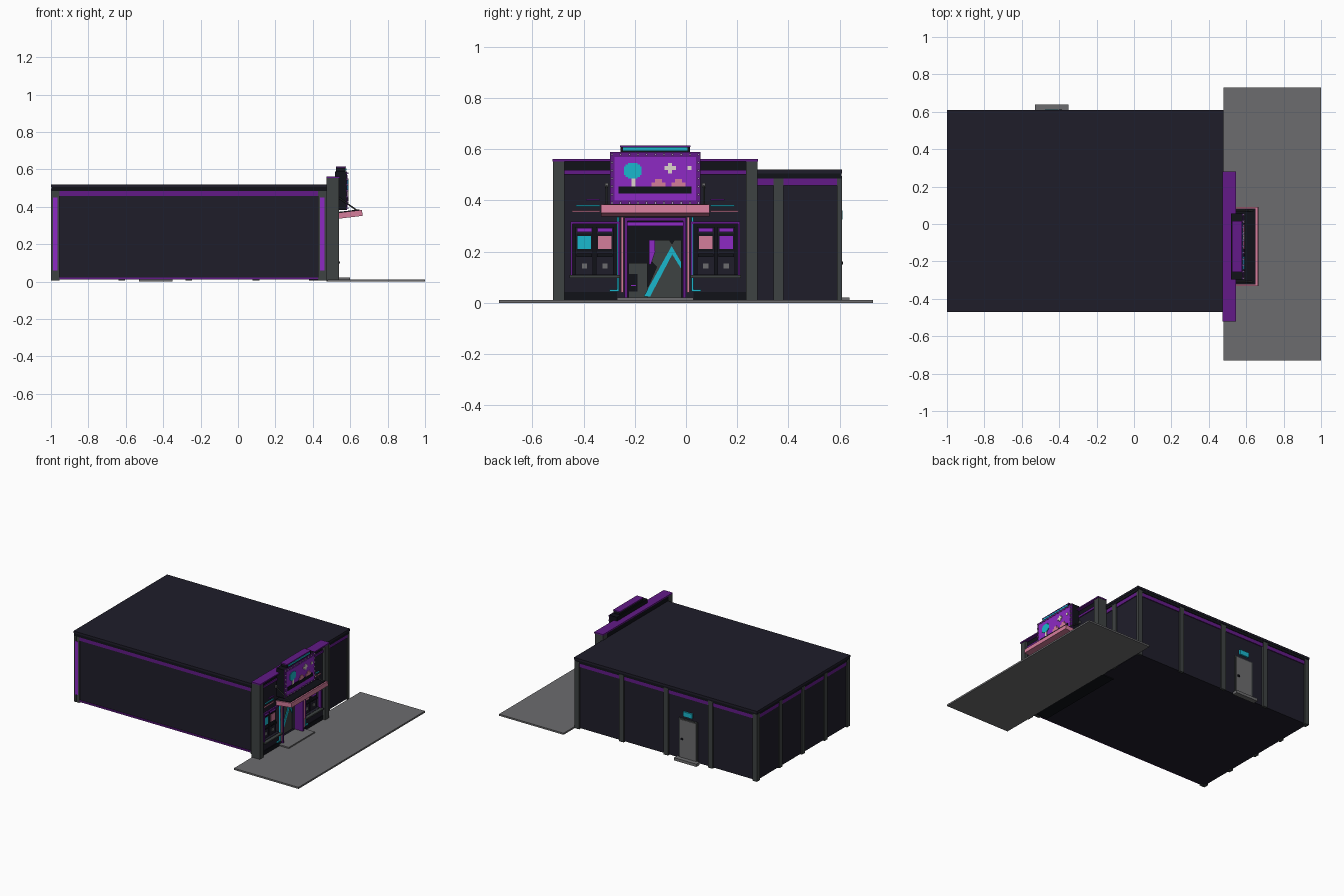
import bpy
import bmesh
from math import atan2
from mathutils import Vector

cube = bpy.data.objects.get("Cube")
if cube:
    bpy.data.objects.remove(cube, do_unlink=True)


def material(name, rgb):
    mat = bpy.data.materials.new(name)
    linear = [(c / 255) ** 2.2 for c in rgb] + [1]
    mat.use_nodes = True
    mat.diffuse_color = linear
    for node in mat.node_tree.nodes:
        if node.type == 'BSDF_PRINCIPLED':
            node.inputs["Base Color"].default_value = linear
    return mat


navy = material("navy wall", (36, 35, 46))
black = material("near black", (24, 25, 31))
slate = material("slate pier", (64, 68, 68))
plum = material("dark purple trim", (98, 32, 134))
violet = material("bright purple neon", (140, 46, 194))
cyan = material("cyan neon", (32, 182, 204))
pink = material("pink neon", (212, 124, 154))
concrete = material("concrete grey", (108, 108, 110))
cream = material("cream", (222, 212, 204))
lilac = material("lilac bulb", (170, 140, 190))


def finish(name, bm, mat):
    bmesh.ops.recalc_face_normals(bm, faces=bm.faces)
    mesh = bpy.data.meshes.new(name)
    bm.to_mesh(mesh)
    bm.free()
    mesh.materials.append(mat)
    obj = bpy.data.objects.new(name, mesh)
    bpy.context.collection.objects.link(obj)
    return obj


def box(name, mat, x, y, z):
    """Box from (min, max) pairs, origin at its middle."""
    bm = bmesh.new()
    bmesh.ops.create_cube(bm, size=1)
    bmesh.ops.scale(bm, vec=[r[1] - r[0] for r in (x, y, z)], verts=bm.verts)
    obj = finish(name, bm, mat)
    obj.location = [(r[0] + r[1]) / 2 for r in (x, y, z)]
    return obj


def prism(name, mat, x, outline):
    """Outline of (y, z) points extruded along x."""
    bm = bmesh.new()
    face = bm.faces.new([bm.verts.new((x[0], y, z)) for y, z in outline])
    ext = bmesh.ops.extrude_face_region(bm, geom=[face])["geom"]
    moved = [v for v in ext if isinstance(v, bmesh.types.BMVert)]
    bmesh.ops.translate(bm, vec=(x[1] - x[0], 0, 0), verts=moved)
    return finish(name, bm, mat)


def rod(name, mat, start, end, radius):
    start, end = Vector(start), Vector(end)
    bm = bmesh.new()
    bmesh.ops.create_cone(bm, cap_ends=True, segments=8, radius1=radius,
                          radius2=radius, depth=(end - start).length)
    obj = finish(name, bm, mat)
    obj.location = (start + end) / 2
    obj.rotation_mode = 'QUATERNION'
    obj.rotation_quaternion = (end - start).to_track_quat('Z', 'Y')
    return obj


MID = -0.12  # centre line of the shop front


def span(a, b, side=1):
    """Range of y measured from the shop front's centre line."""
    return sorted((MID + side * a, MID + side * b))


def pair(name, mat, x, a, b, z):
    """Mirrored pair of boxes about the centre line."""
    for label, side in (("left", 1), ("right", -1)):
        box(f"{name}_{label}", mat, x, span(a, b, side), z)


# Main hall with space left for the entrance
LOW, HIGH = -0.47, 0.61
box("hall_body", navy, (-0.99, 0.38), (LOW + .012, HIGH - .012), (0.01, 0.49))
box("hall_front_block", navy, (0.38, 0.465), (0.24, HIGH - .012), (0.01, 0.49))
box("hall_front_side", navy, (0.38, 0.465), (LOW + .012, LOW + .03), (0.01, 0.49))
box("hall_front_head", navy, (0.38, 0.465), (LOW + .03, 0.24), (0.33, 0.49))
box("hall_roof", navy, (-1, 0.478), (LOW, HIGH), (0.505, 0.52))
box("roof_edge", black, (-0.998, 0.476), (LOW + .002, HIGH - .002), (0.485, 0.505))
box("roof_band", plum, (-0.995, 0.471), (LOW + .006, HIGH - .006), (0.458, 0.486))
box("interior_back", black, (0.38, 0.385), (LOW + .03, 0.24), (0.01, 0.33))
box("interior_floor", black, (0.38, 0.52), (LOW + .03, 0.24), (0.005, 0.018))

# Piers around the hall
for i in range(5):
    x = 0.455 - i * 0.359
    box(f"back_pier_{i}", slate, (x - .018, x + .018), (HIGH - .02, HIGH - .001), (0.005, 0.495))
    y = 0.59 - i * 0.26
    box(f"side_pier_{i}", slate, (-0.999, -0.98), (y - .018, y + .018), (0.005, 0.495))
box("front_pier", slate, (0.46, 0.476), (0.342, 0.38), (0.005, 0.495))
for i, x in enumerate((-0.977, 0.45)):
    box(f"corner_pier_{i}", slate, (x - .022, x + .022), (LOW + .003, LOW + .02), (0.005, 0.497))
    box(f"corner_neon_{i}", violet, (x - .012, x + .012), (LOW, LOW + .005), (0.06, 0.45))
box("wall_base_neon", plum, (-0.99, 0.465), (LOW + .004, LOW + .02), (0.012, 0.023))

# Back door with step, handle and lit sign
box("back_door_frame", slate, (-0.515, -0.365), (0.595, 0.602), (0.02, 0.305))
box("back_door", concrete, (-0.505, -0.375), (0.6, 0.606), (0.02, 0.296))
box("back_door_handle", black, (-0.4, -0.385), (0.606, 0.613), (0.15, 0.162))
box("back_door_step", concrete, (-0.53, -0.35), (0.6, 0.638), (0, 0.02))
box("back_sign_plate", cyan, (-0.477, -0.403), (0.6, 0.612), (0.325, 0.36))

# Pavement and entrance pad
box("pavement", concrete, (0.478, 1), (-0.73, 0.73), (0, 0.012))
box("entrance_pad", concrete, (0.47, 0.6), span(-0.15, 0.15), (0.01, 0.021))

# Shop front walls around the door and windows
WALL = (0.475, 0.52)
box("facade_head", navy, WALL, span(-0.36, 0.36), (0.318, 0.5))
box("facade_parapet", black, WALL, span(-0.36, 0.36), (0.5, 0.555))
box("facade_stripe", plum, (0.518, 0.526), span(-0.36, 0.36), (0.502, 0.518))
box("facade_cap", plum, (0.473, 0.545), span(-0.402, 0.402), (0.553, 0.562))
pair("facade_pillar", slate, (0.473, 0.54), 0.355, 0.4, (0, 0.554))
pair("facade_sill_wall", navy, WALL, 0.11, 0.36, (0.01, 0.11))
pair("facade_jamb", navy, (0.42, 0.52), 0.11, 0.146, (0.01, 0.32))
pair("facade_end", navy, WALL, 0.325, 0.36, (0.1, 0.32))
pair("facade_skirting", black, (0.515, 0.524), 0.15, 0.355, (0.012, 0.042))

# Windows with game cabinets behind them
pair("window_back", black, (0.45, 0.478), 0.14, 0.33, (0.1, 0.32))
pair("window_sill", slate, (0.5, 0.545), 0.138, 0.335, (0.098, 0.108))
FRAME = (0.51, 0.53)
pair("window_frame_inner", plum, FRAME, 0.138, 0.146, (0.108, 0.316))
pair("window_frame_outer", plum, FRAME, 0.323, 0.331, (0.108, 0.316))
pair("window_frame_top", plum, FRAME, 0.138, 0.331, (0.308, 0.318))
screens = {-0.277: cyan, -0.197: pink, 0.197: pink, 0.277: violet}
for i, (v, colour) in enumerate(screens.items()):
    def part(name, mat, depth, half, z):
        box(f"cabinet_{i}_{name}", mat, (0.478, depth), span(v - half, v + half), z)
    part("body", navy, 0.5, 0.034, (0.11, 0.296))
    part("marquee", violet, 0.507, 0.029, (0.277, 0.292))
    part("bezel", black, 0.503, 0.03, (0.2, 0.27))
    part("screen", colour, 0.506, 0.026, (0.21, 0.262))
    part("controls", black, 0.512, 0.03, (0.18, 0.192))
    part("coin_door", concrete, 0.504, 0.01, (0.134, 0.153))

# Doorway frame and neon tubes
pair("door_frame", plum, (0.47, 0.532), 0.108, 0.12, (0.02, 0.33))
box("door_frame_top", plum, (0.47, 0.532), span(-0.12, 0.12), (0.32, 0.333))
box("door_head_light", violet, (0.5, 0.526), span(-0.108, 0.108), (0.3, 0.316))
pair("pink_tube", pink, (0.518, 0.53), 0.124, 0.134, (0.04, 0.336))
pair("cyan_tube", cyan, (0.518, 0.53), 0.142, 0.149, (0.044, 0.336))
pair("cyan_tube_foot", cyan, (0.518, 0.53), 0.149, 0.178, (0.044, 0.052))
pair("upper_neon_cyan", cyan, (0.518, 0.527), 0.215, 0.31, (0.377, 0.383))
pair("upper_neon_pink", pink, (0.518, 0.527), 0.215, 0.325, (0.355, 0.361))
pair("upper_neon_purple", plum, (0.518, 0.527), 0.215, 0.27, (0.4, 0.406))

# Game machines inside the doorway
prism("large_machine", slate, (0.4, 0.45), [
    (-.15, .02), (-.15, .06), (-.115, .14), (-.142, .17), (-.13, .245), (-.065, .245),
    (-.055, .23), (-.045, .245), (-.018, .245), (-.018, .02)])
prism("machine_stripe_long", cyan, (0.45, 0.455), [
    (-.165, .025), (-.14, .025), (-.048, .2), (-.056, .222)])
prism("machine_stripe_short", cyan, (0.45, 0.455), [
    (-.056, .222), (-.064, .205), (-.02, .135), (-.02, .16)])
prism("machine_side_light", violet, (0.45, 0.456), [
    (-.145, .15), (-.137, .15), (-.12, .2), (-.122, .245), (-.145, .245)])
box("small_machine", slate, (0.4, 0.44), (-0.225, -0.15), (0.02, 0.155))
box("small_machine_panel", black, (0.44, 0.444), (-0.222, -0.19), (0.045, 0.112))
box("small_machine_slot", violet, (0.444, 0.448), (-0.215, -0.196), (0.065, 0.07))

# Sloping canopy and its stays
TILT = -atan2(0.015, 0.125)
canopy = box("canopy", pink, (0.538, 0.665), span(-0.212, 0.212), (0.344, 0.376))
canopy.rotation_euler.y = TILT
panel = box("canopy_top", black, (0.53, 0.65), span(-0.203, 0.203), (0.374, 0.379))
panel.rotation_euler.y = TILT
for i, v in enumerate((-0.19, 0.19)):
    rod(f"canopy_stay_{i}", slate, (0.522, MID + v, 0.46), (0.64, MID + v, 0.378), 0.004)
    box(f"stay_bracket_{i}", concrete, (0.518, 0.53), span(v - .007, v + .007), (0.452, 0.468))

# Sign box, border bulbs and topper
box("sign_box", black, (0.518, 0.58), span(-0.177, 0.177), (0.383, 0.59))
box("sign_border", plum, (0.579, 0.583), span(-0.177, 0.177), (0.383, 0.59))
box("sign_panel", violet, (0.58, 0.586), span(-0.16, 0.16), (0.4, 0.57))
spots = [(-0.169 + i * 0.0338, z) for i in range(11) for z in (0.391, 0.58)]
spots += [(v, 0.391 + i * 0.0315) for i in range(1, 6) for v in (-0.169, 0.169)]
for i, (v, z) in enumerate(spots):
    box(f"sign_bulb_{i}", lilac, (0.582, 0.59), span(v - .004, v + .004), (z - .004, z + .004))
box("sign_topper", black, (0.525, 0.575), span(-0.135, 0.135), (0.588, 0.61))
box("sign_topper_cap", plum, (0.523, 0.577), span(-0.137, 0.137), (0.609, 0.615))
box("sign_topper_light", cyan, (0.574, 0.579), span(-0.126, 0.126), (0.595, 0.606))

# Blocky scene on the sign
ART = (0.585, 0.59)
box("sign_ground", black, ART, (-0.263, 0.021), (0.428, 0.455))
for i, (w, h) in enumerate(((0.035, 0.016), (0.028, 0.024), (0.018, 0.03))):
    box(f"sign_tree_{i}", cyan, ART, (-0.208 - w, -0.208 + w), (0.516 - h, 0.516 + h))
box("sign_trunk", cream, ART, (-0.213, -0.197), (0.452, 0.488))
for i, (w, h) in enumerate(((0.022, 0.008), (0.008, 0.02))):
    box(f"sign_cross_{i}", cream, ART, (-0.062 - w, -0.062 + w), (0.526 - h, 0.526 + h))
box("sign_dot", cream, ART, (0.006, 0.021), (0.518, 0.535))
for i, y in enumerate((-0.107, -0.029)):
    box(f"sign_bush_{i}", pink, ART, (y - .027, y + .027), (0.453, 0.47))
    box(f"sign_bush_top_{i}", pink, ART, (y - .014, y + .014), (0.47, 0.484))
